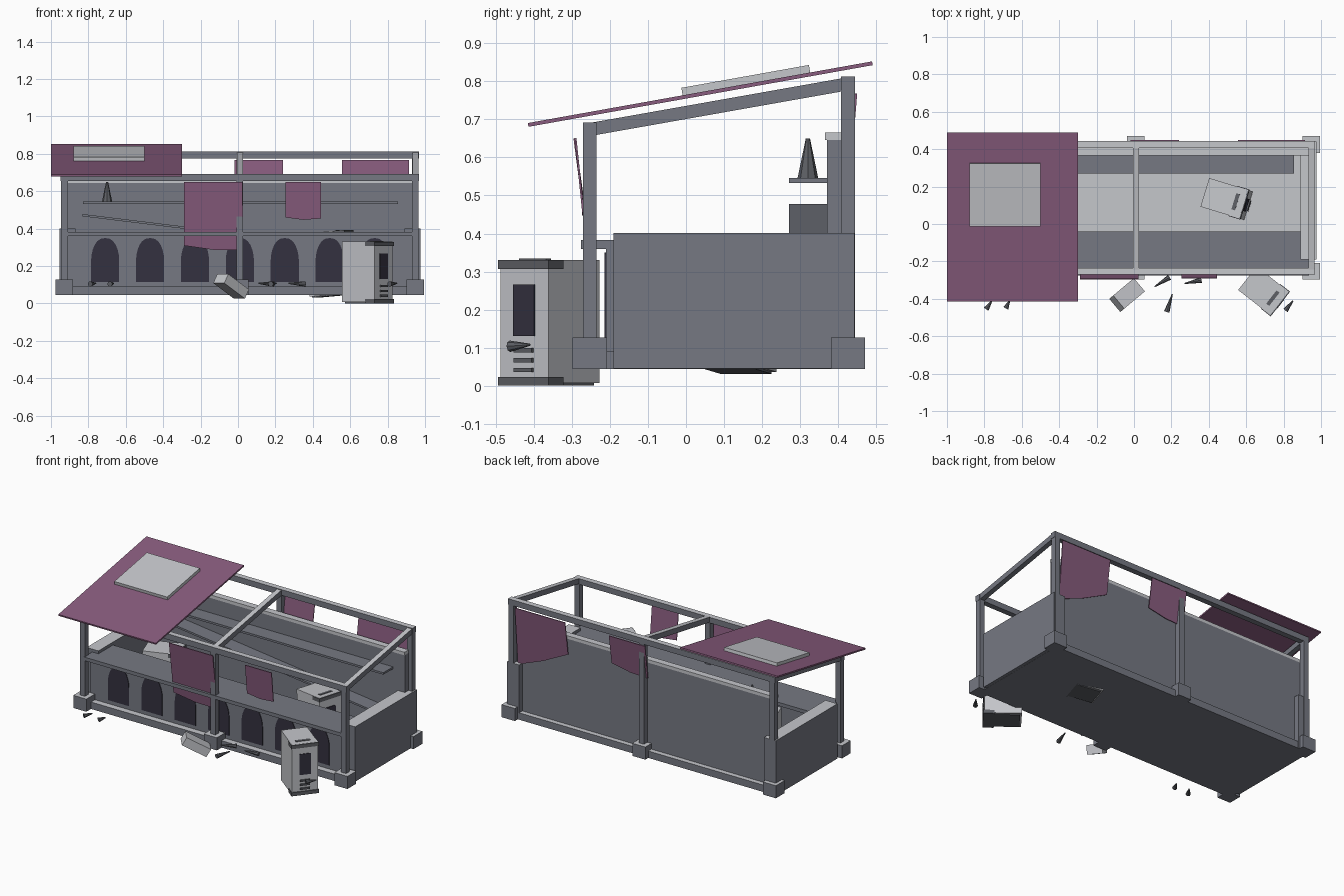
import bpy, bmesh, math
from mathutils import Matrix, Vector

if "Cube" in bpy.data.objects:
    bpy.data.objects.remove(bpy.data.objects["Cube"])


def material(name, r, g, b):
    m = bpy.data.materials.new(name)
    m.use_nodes = True
    m.diffuse_color = (r, g, b, 1)
    m.node_tree.nodes["Principled BSDF"].inputs["Base Color"].default_value = (r, g, b, 1)
    return m


GREY = material("slate grey", .18, .19, .225)
LIGHT = material("pale grey", .56, .57, .60)
PURPLE = material("plum", .25, .108, .21)
DARK = material("dark violet", .034, .031, .05)
TRIM = material("charcoal", .11, .115, .13)


def make(name, bm, mats, matrix=None):
    bmesh.ops.recalc_face_normals(bm, faces=bm.faces)
    mesh = bpy.data.meshes.new(name)
    bm.to_mesh(mesh)
    bm.free()
    for m in mats:
        mesh.materials.append(m)
    ob = bpy.data.objects.new(name, mesh)
    if matrix:
        ob.matrix_world = matrix
    bpy.context.collection.objects.link(ob)
    return ob


def add_box(bm, lo, hi, index=0):
    lo, hi = Vector(lo), Vector(hi)
    mat = Matrix.Translation((lo + hi) / 2) @ Matrix.Diagonal((*(hi - lo), 1))
    verts = bmesh.ops.create_cube(bm, size=1, matrix=mat)["verts"]
    for f in {f for v in verts for f in v.link_faces}:
        f.material_index = index
    return verts


def box(name, lo, hi, mats, matrix=None):
    """Box whose upward faces take the second material, if there is one."""
    bm = bmesh.new()
    add_box(bm, lo, hi)
    bm.normal_update()
    if len(mats) > 1:
        for f in bm.faces:
            f.material_index = int(f.normal.z > .9)
    return make(name, bm, mats, matrix)


CX = .01          # middle of the frame
SPAN = .938       # middle to end posts
FRONT, BACK = -.253, .425
STONE = [GREY, LIGHT]

# Base, side walls and back wall
box("floor_plinth", (CX - .945, -.25, .045), (CX + .945, .44, .09), STONE)
for side, name in ((-1, "right"), (1, "left")):
    xs = sorted((CX + side * .88, CX + side * .965))
    box(name + "_wall", (xs[0], -.19, .046), (xs[1], .442, .402), STONE)
box("back_wall", (-.92, .37, .06), (.94, .408, .645), [GREY])
box("back_wall_cap", (-.92, .365, .645), (.94, .408, .665), [LIGHT])

# Counter with pointed arches
box("counter_panel", (-.915, -.21, .06), (.935, -.17, .36), [GREY])
box("counter_top", (-.915, -.275, .36), (.935, -.04, .383), [GREY])
for i in range(-3, 4):
    bm = bmesh.new()
    half, spring, top = .075, .235, .35
    right = [(half * math.cos(t) ** .8, spring + (top - spring) * math.sin(t) ** 1.15)
             for t in (k * math.pi / 12 for k in range(6))]
    pts = [(-half, .115), (half, .115)] + right + [(0, top)] + [(-x, z) for x, z in right[::-1]]
    face = bm.faces.new([bm.verts.new((CX + i * .24 + x, -.214, z)) for x, z in pts])
    ext = bmesh.ops.extrude_face_region(bm, geom=[face])
    bmesh.ops.translate(bm, vec=(0, .006, 0),
                        verts=[v for v in ext["geom"] if isinstance(v, bmesh.types.BMVert)])
    make("arch_panel", bm, [DARK])

# Posts, feet and rafters
slope = math.atan2(.12, BACK - FRONT)
for s in (-1, 0, 1):
    x = CX + s * SPAN
    for y, top, name in ((FRONT, .69, "front"), (BACK, .81, "back")):
        box(name + "_post", (x - .018, y - .018, .1), (x + .018, y + .018, top), STONE)
        box(name + "_foot", (x - .047, y - .045, .045), (x + .047, y + .045, .127), STONE)
    length = math.hypot(.12, BACK - FRONT) / 2
    box("rafter", (-.016, -length, -.017), (.016, length, .017), STONE,
        Matrix.Translation((x, (FRONT + BACK) / 2, .733)) @ Matrix.Rotation(slope, 4, 'X'))
for y, top, name in ((FRONT, .69, "front"), (BACK, .81, "back")):
    box(name + "_beam", (CX - SPAN - .02, y - .018, top - .035),
        (CX + SPAN + .02, y + .018, top + .002), STONE)

# Remaining roof sheet and its patch
roof = Matrix.Translation((-.65, .0375, .766)) @ Matrix.Rotation(math.radians(10.15), 4, 'X')
box("roof_sheet", (-.35, -.459, -.005), (.35, .459, .005), [PURPLE], roof)
box("roof_patch", (-.23, -.046, .005), (.15, .294, .025), [LIGHT], roof)

# Torn cloths: left edge, right edge, top height, bottom heights, top and bottom y
for x0, x1, top, z0, z1, yt, yb in (
        (-.29, .025, .65, .31, .285, -.293, -.245),
        (.255, .445, .65, .46, .455, -.29, -.27),
        (-.02, .24, .768, .55, .58, .447, .418),
        (.555, .915, .768, .55, .39, .447, .416)):
    bm = bmesh.new()
    mid = (x0 + x1) / 2
    pts = [(x0, yt, top), (x1, yt, top), (x1, yb, z1),
           (mid, yb, (z0 + z1) / 2 - .01), (x0, yb, z0)]
    face = bm.faces.new([bm.verts.new(p) for p in pts])
    ob = make("hanging_cloth", bm, [PURPLE])
    mod = ob.modifiers.new("thickness", 'SOLIDIFY')
    mod.thickness, mod.offset = .005, 0

# Shelves, the lower one fallen at one end
box("upper_shelf", (-.83, .27, .533), (.855, .37, .546), [GREY])
box("fallen_shelf", (0, .27, -.012), (1.69, .37, 0), [GREY],
    Matrix.Translation((-.83, 0, .478)) @ Matrix.Rotation(.122, 4, 'Y'))


# Machine cabinets with a screen on the local +x face
def cabinet(name, loc, turn, tilt=0, height=.33):
    bm = bmesh.new()
    d, w, h = .109, .08, height / 2
    add_box(bm, (-d, -w, -h + .006), (d, w, h), 1)
    for z in (-h, h - .024):
        add_box(bm, (d - .06, -w - .004, z), (d + .006, w + .004, z + .023))
    add_box(bm, (-d + .01, -w + .01, -h), (d - .01, w - .01, -h + .02))
    add_box(bm, (d - .01, -.035, -.035), (d + .004, .035, .1), 2)
    for k in range(3):
        z = -h + .035 + k * .026
        add_box(bm, (d - .01, -.03, z), (d + .008, .03, z + .011))
    add_box(bm, (d - .055, -.045, h - .01), (d - .035, .045, h + .003))
    mat = Matrix.Translation(loc) @ Matrix.Rotation(math.radians(turn), 4, 'Z') \
        @ Matrix.Rotation(math.radians(tilt), 4, 'Y')
    make(name, bm, [TRIM, LIGHT, DARK], mat)


cabinet("standing_cabinet", (.692, -.357, .166), -38)
cabinet("leaning_cabinet", (.497, .133, .212), -17, -5, .345)
cabinet("inner_cabinet", (-.61, .11, .215), 20)

# Toppled crate
crate = Matrix.Translation((-.037, -.38, .092)) @ Matrix.Rotation(math.radians(40), 4, 'Z') \
    @ Matrix.Rotation(math.radians(30), 4, 'Y')
box("toppled_crate", (-.083, -.046, -.028), (.083, .046, .028), [LIGHT], crate)


# Tapered bottles
def bottle(name, base, tip, radius):
    base, tip = Vector(base), Vector(tip)
    axis = tip - base
    bm = bmesh.new()
    bmesh.ops.create_cone(bm, cap_ends=True, segments=8, radius1=radius,
                          radius2=radius * .2, depth=axis.length)
    mat = Matrix.Translation((base + tip) / 2) @ axis.to_track_quat('Z', 'Y').to_matrix().to_4x4()
    make(name, bm, [TRIM], mat)


bottle("shelf_bottle", (-.7, .32, .546), (-.7, .32, .65), .027)
for x0, y0, x1, y1 in ((-.79, -.455, -.76, -.41), (-.685, -.45, -.665, -.41),
                       (.19, -.285, .11, -.335), (.36, -.3, .27, -.318),
                       (.175, -.47, .205, -.375), (.81, -.462, .85, -.41)):
    bottle("fallen_bottle", (x0, y0, .104), (x1, y1, .108), .015)
